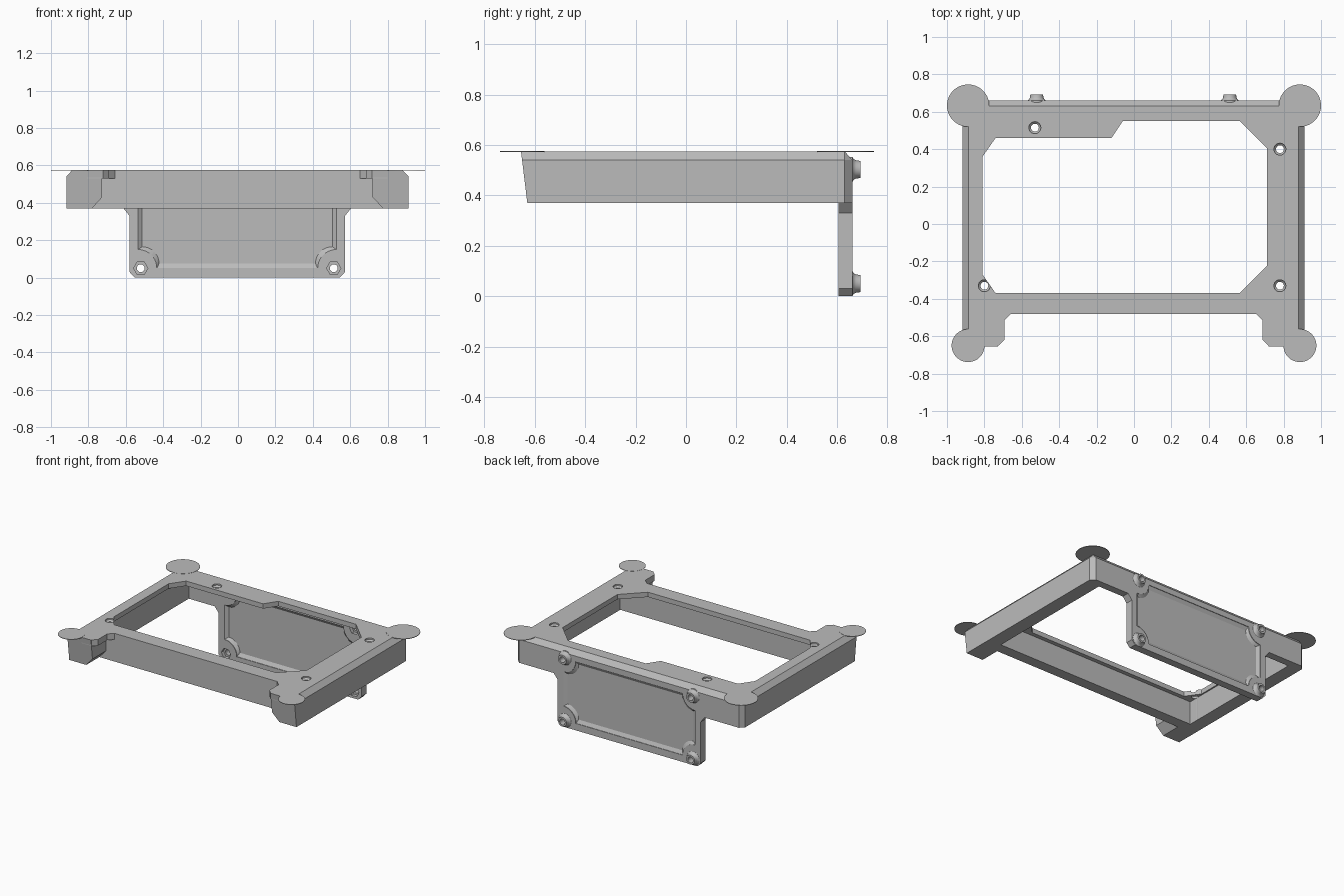
import bpy, bmesh, math
from mathutils import Vector

cube = bpy.data.objects.get("Cube")
if cube:
    bpy.data.objects.remove(cube, do_unlink=True)

grey = bpy.data.materials.new("matte_grey")
grey.use_nodes = True
COLOUR = (0.5, 0.5, 0.5, 1)
grey.diffuse_color = COLOUR
grey.node_tree.nodes["Principled BSDF"].inputs["Base Color"].default_value = COLOUR

TOP, PLATE, BOTTOM = 0.575, 0.54, 0.37
BACK, PANEL_FRONT = 0.66, 0.605


def loft(name, rings):
    """Solid skinned through matching rings of 3D points, capped at both ends."""
    bm = bmesh.new()
    loops = [[bm.verts.new(p) for p in ring] for ring in rings]
    n = len(loops[0])
    bm.faces.new(loops[0])
    bm.faces.new(loops[-1])
    for a, b in zip(loops, loops[1:]):
        for i in range(n):
            j = (i + 1) % n
            bm.faces.new((a[i], a[j], b[j], b[i]))
    bmesh.ops.remove_doubles(bm, verts=bm.verts, dist=1e-5)
    bmesh.ops.recalc_face_normals(bm, faces=bm.faces)
    mesh = bpy.data.meshes.new(name)
    bm.to_mesh(mesh)
    bm.free()
    mesh.materials.append(grey)
    ob = bpy.data.objects.new(name, mesh)
    bpy.context.collection.objects.link(ob)
    return ob


def flat(pts, z):
    return [(x, y, z) for x, y in pts]


def upright(pts, y):
    return [(x, y, z) for x, z in pts]


def circle(cx, cy, r, n=32):
    return [(cx + r * math.cos(math.tau * i / n), cy + r * math.sin(math.tau * i / n))
            for i in range(n)]


def cut(target, cutters):
    """Subtract each cutter, then discard it."""
    bpy.context.view_layer.objects.active = target
    for c in cutters:
        c.hide_render = True
        mod = target.modifiers.new("cut", 'BOOLEAN')
        mod.operation, mod.solver, mod.object = 'DIFFERENCE', 'EXACT', c
        bpy.ops.object.modifier_apply(modifier=mod.name)
        bpy.data.objects.remove(c, do_unlink=True)


def smooth(ob):
    bpy.ops.object.select_all(action='DESELECT')
    ob.select_set(True)
    bpy.context.view_layer.objects.active = ob
    bpy.ops.object.shade_smooth_by_angle(angle=math.radians(30))


# Main frame: chamfered along the sides and back
outer = [(-0.918, -0.48), (0.912, -0.48), (0.912, 0.63), (0.882, BACK),
         (-0.888, BACK), (-0.918, 0.63)]
inset = [(max(-0.886, min(0.88, x)), min(y, 0.63)) for x, y in outer]
frame = loft("frame", [flat(outer, BOTTOM), flat(outer, PLATE), flat(inset, TOP)])

# Hollow underside, with a gap in the back wall for the panel
cavity = [(-0.82, -0.40), (0.81, -0.40), (0.81, PANEL_FRONT), (0.605, PANEL_FRONT),
          (0.605, 0.8), (-0.61, 0.8), (-0.61, PANEL_FRONT), (-0.82, PANEL_FRONT)]
opening = [(-0.81, -0.27), (-0.74, -0.37), (0.565, -0.37), (0.71, -0.225),
           (0.71, 0.405), (0.565, 0.55), (-0.06, 0.55), (-0.12, 0.46),
           (-0.74, 0.46), (-0.81, 0.36)]
cutters = [loft("cavity_cutter", [flat(cavity, 0.2), flat(cavity, PLATE)]),
           loft("opening_cutter", [flat(opening, 0.5), flat(opening, 0.7)])]

# Countersunk screw holes
for x, y in ((-0.53, 0.515), (0.78, 0.40), (0.78, -0.33), (-0.80, -0.33)):
    rings = [(0.021, 0.3), (0.021, 0.555), (0.032, 0.565), (0.032, 0.6)]
    cutters.append(loft("screw_cutter", [flat(circle(x, y, r, 24), z) for r, z in rings]))
cut(frame, cutters)

# Front feet and the webs joining them to the front bar
for side, s, dx in (("right", -1, -0.006), ("left", 1, 0)):
    profile = [(0.912, BOTTOM), (0.775, BOTTOM), (0.72, 0.43), (0.72, TOP),
               (0.88, TOP), (0.912, PLATE)]
    profile = [(s * x + dx, z) for x, z in profile]
    front = [(x, -0.63 - 0.025 * (z - BOTTOM) / (TOP - BOTTOM), z) for x, z in profile]
    loft(side + "_foot", [front, upright(profile, -0.45)])
    web = [(0.8, -0.45), (0.652, -0.45), (0.652, -0.48), (0.687, -0.515),
           (0.687, -0.62), (0.717, -0.65), (0.8, -0.65)]
    web = [(s * x + dx, y) for x, y in web]
    loft(side + "_foot_web", [flat(web, 0.53), flat(web, TOP)])

# Thin discs at the four corners
for side, s in (("right", -1), ("left", 1)):
    for end, y, r in (("back", 0.633, 0.113), ("front", -0.65, 0.088)):
        ring = circle(s * 0.887, y, r, 64)
        loft(f"{end}_{side}_disc", [flat(ring, 0.5725), flat(ring, 0.576)])

# Back panel hanging below the frame
CX, CZ = -0.004, 0.275
half = [(0.548, 0), (0.576, 0.03), (0.576, 0.33), (0.608, BOTTOM), (0.608, PLATE)]
plan = [(CX + x, z) for x, z in half] + [(CX - x, z) for x, z in reversed(half)]
panel = loft("back_panel", [upright(plan, PANEL_FRONT), upright(plan, BACK)])


def recess_outline(hx, hz, r, n=10):
    """Rectangle with a concave arc bitten out of every corner."""
    pts = []
    for k, (sx, sz) in enumerate(((1, 1), (-1, 1), (-1, -1), (1, -1))):
        start = math.radians(270 + 90 * k)
        for i in range(n + 1):
            a = start - math.pi / 2 * i / n
            pts.append((CX + sx * hx + r * math.cos(a), CZ + sz * hz + r * math.sin(a)))
    return pts


wide, narrow = recess_outline(0.53, 0.225, 0.1), recess_outline(0.508, 0.2, 0.09)
cutters = [
    loft("front_recess_cutter", [upright(wide, 0.59), upright(wide, PANEL_FRONT + 0.004),
                                 upright(narrow, 0.625)]),
    loft("back_recess_cutter", [upright(wide, 0.68), upright(wide, BACK - 0.004),
                                upright(narrow, 0.643)])]

# Flared screw bosses on the panel corners, with nut pockets inside
for vert, z in (("lower", 0.05), ("upper", 0.503)):
    for side, x in (("right", CX - 0.516), ("left", CX + 0.516)):
        rings = [(0.05, 0.65), (0.05, BACK), (0.041, 0.666), (0.036, 0.675), (0.034, 0.692)]
        boss = loft(f"{vert}_{side}_boss", [upright(circle(x, z, r), y) for r, y in rings])
        bore = circle(x, z, 0.021, 24)
        cut(boss, [loft("bore_cutter", [upright(bore, 0.5), upright(bore, 0.8)])])
        smooth(boss)
        nut = circle(x, z, 0.038, 6)
        cutters += [loft("bore_cutter", [upright(bore, 0.5), upright(bore, 0.8)]),
                    loft("nut_cutter", [upright(nut, 0.5), upright(nut, 0.63)])]
cut(panel, cutters)
